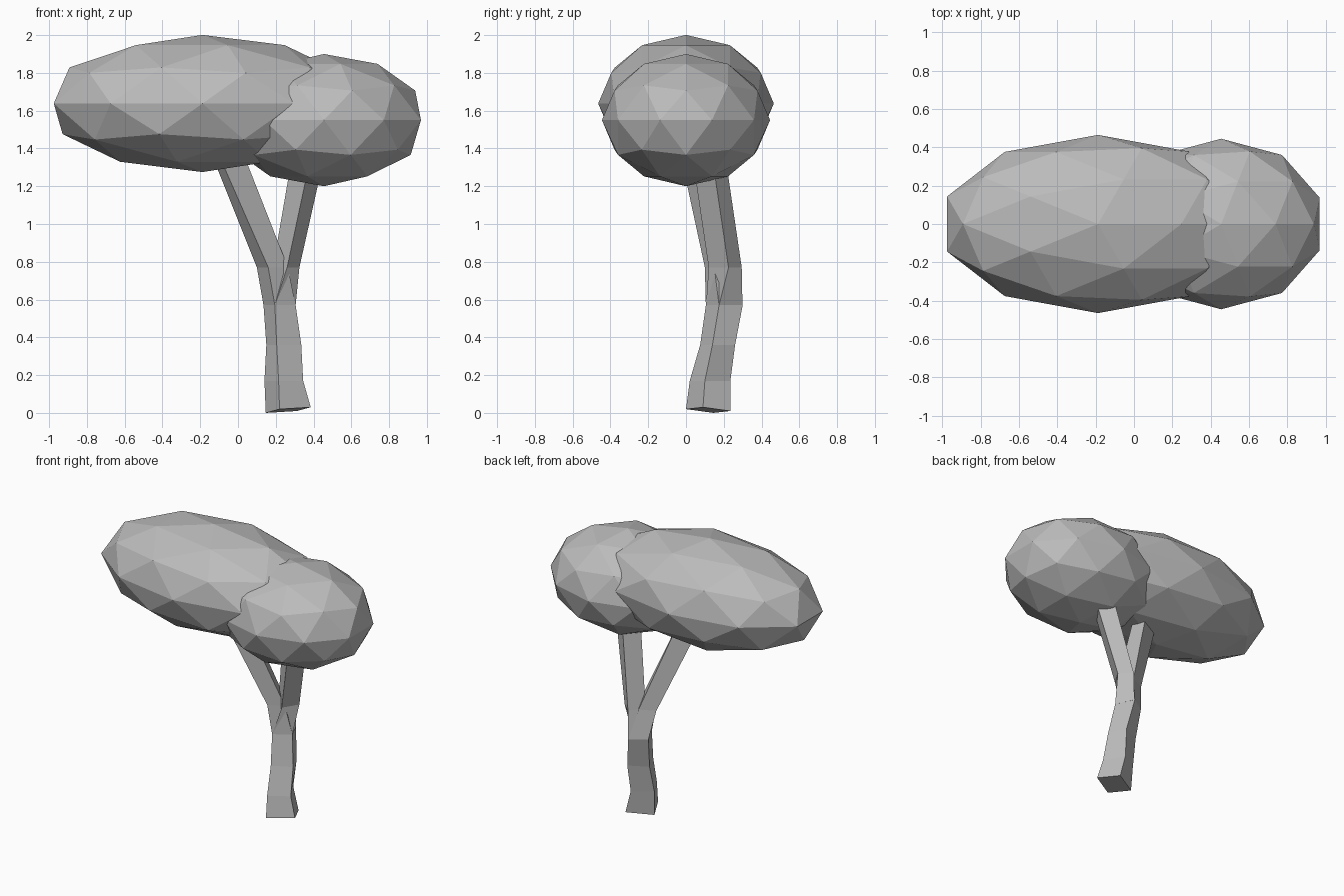
import bpy
import bmesh
from mathutils import Vector

cube = bpy.data.objects.get("Cube")
if cube:
    bpy.data.objects.remove(cube, do_unlink=True)

# Single plain grey
grey = bpy.data.materials.new("plain_grey")
grey.use_nodes = True
grey.diffuse_color = (0.5, 0.5, 0.5, 1)
bsdf = next(n for n in grey.node_tree.nodes if n.type == "BSDF_PRINCIPLED")
bsdf.inputs["Base Color"].default_value = grey.diffuse_color


def finish(name, bm):
    bmesh.ops.recalc_face_normals(bm, faces=bm.faces)
    mesh = bpy.data.meshes.new(name)
    bm.to_mesh(mesh)
    bm.free()
    mesh.materials.append(grey)
    obj = bpy.data.objects.new(name, mesh)
    bpy.context.collection.objects.link(obj)
    return obj


def foliage(name, centre, radii):
    """Faceted ellipsoid of leaves."""
    bm = bmesh.new()
    bmesh.ops.create_icosphere(bm, subdivisions=2, radius=1)
    bmesh.ops.scale(bm, vec=radii, verts=bm.verts)
    bmesh.ops.translate(bm, vec=centre, verts=bm.verts)
    return finish(name, bm)


def limb(name, sections):
    """Four-sided limb; each section is a height and its front, right and left corners."""
    bm = bmesh.new()
    rings = []
    for z, front, right, left in sections:
        a, b, d = (Vector((*p, z)) for p in (front, right, left))
        rings.append([bm.verts.new(p) for p in (a, b, b + d - a, d)])
    for low, high in zip(rings, rings[1:]):
        for i in range(4):
            j = (i + 1) % 4
            bm.faces.new((low[i], low[j], high[j], high[i]))
    bm.faces.new(rings[0][::-1])
    bm.faces.new(rings[-1])
    return finish(name, bm)


# Leaf masses
foliage("large_foliage", (-0.188, 0, 1.638), (0.828, 0.465, 0.363))
foliage("small_foliage", (0.455, 0, 1.55), (0.54, 0.445, 0.35))

# Trunk running on into the long branch
trunk = limb("trunk_and_long_branch", [
    (0.02, (0.22, 0.00), (0.385, 0.09), (0.147, 0.145)),
    (0.17, (0.215, 0.02), (0.345, 0.10), (0.14, 0.155)),
    (0.36, (0.205, 0.075), (0.335, 0.14), (0.15, 0.195)),
    (0.57, (0.195, 0.105), (0.305, 0.175), (0.135, 0.23)),
    (0.77, (0.16, 0.10), (0.265, 0.15), (0.10, 0.19)),
    (1.42, (-0.125, -0.04), (0.01, 0.02), (-0.16, 0.04)),
])

# Slightly tilted foot of the trunk
for vert, z in zip(trunk.data.vertices[:4], (0.02, 0.03, 0.01, 0.0)):
    vert.co.z = z

# Short branch splitting off the trunk
limb("short_branch", [
    (0.57, (0.195, 0.106), (0.305, 0.175), (0.137, 0.23)),
    (0.77, (0.26, 0.12), (0.325, 0.225), (0.185, 0.19)),
    (1.38, (0.39, 0.03), (0.462, 0.135), (0.29, 0.10)),
])
